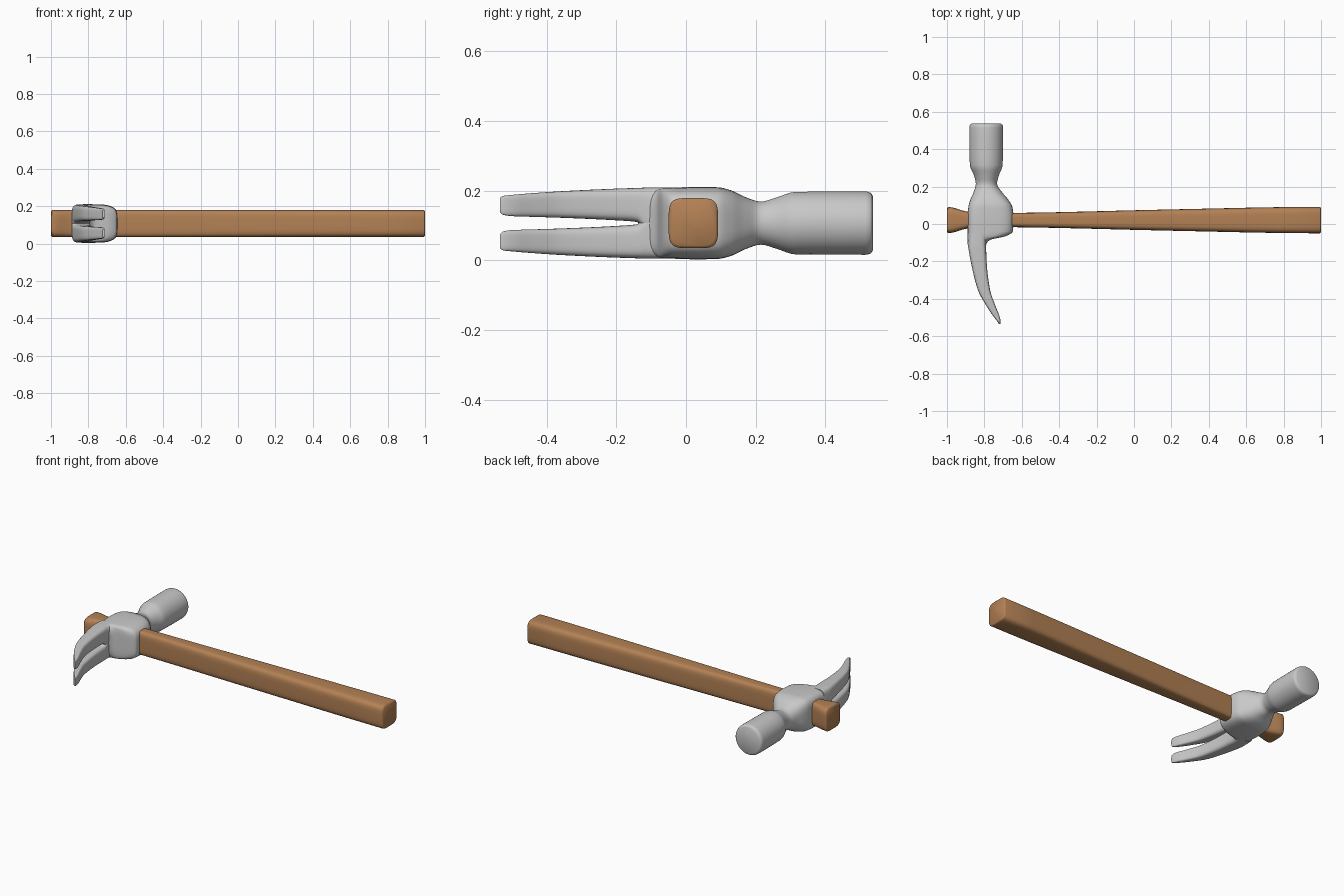
import bpy, bmesh, math

if "Cube" in bpy.data.objects:
    bpy.data.objects.remove(bpy.data.objects["Cube"], do_unlink=True)


def material(name, rgb):
    m = bpy.data.materials.new(name)
    m.use_nodes = True
    m.diffuse_color = (*rgb, 1)
    bsdf = m.node_tree.nodes["Principled BSDF"]
    bsdf.inputs["Base Color"].default_value = (*rgb, 1)
    bsdf.inputs["Roughness"].default_value = 0.5
    return m


STEEL = material("light grey steel", (0.58, 0.58, 0.58))
WOOD = material("brown wood", (0.45, 0.22, 0.09))
MID_Z = 0.107


def smooth_rows(rows, steps):
    """Monotone cubic interpolation of every column over the first one."""
    t = [r[0] for r in rows]

    def slopes(col):
        d = [(rows[i + 1][col] - rows[i][col]) / (t[i + 1] - t[i]) for i in range(len(t) - 1)]
        inner = [2 * a * b / (a + b) if a * b > 0 else 0 for a, b in zip(d, d[1:])]
        return [d[0]] + inner + [d[-1]]

    tangents = [slopes(c) for c in range(1, len(rows[0]))]
    out = []
    for i in range(len(t) - 1):
        h = t[i + 1] - t[i]
        for k in range(steps):
            s = k / steps
            row = [t[i] + s * h]
            for c, m in enumerate(tangents, 1):
                a, b = rows[i][c], rows[i + 1][c]
                row.append(a + (b - a) * s * s * (3 - 2 * s)
                           + h * s * (1 - s) * (m[i] * (1 - s) - m[i + 1] * s))
            out.append(row)
    return out + [list(rows[-1])]


def loft(name, rows, place, mat, taper=False, sides=40, steps=4):
    """Rows: position, low u, high u, low v, high v, squareness."""
    bm = bmesh.new()
    rings = []
    for t, u0, u1, v0, v1, power in smooth_rows(rows, steps):
        ring = []
        for k in range(sides):
            a = 2 * math.pi * (k + 0.5) / sides
            c, s = math.cos(a), math.sin(a)
            u = math.copysign(abs(c) ** (2 / power), c)
            v = math.copysign(abs(s) ** (2 / power), s)
            if taper:  # the squarer the section, the more it narrows towards the grip
                v *= 1 - 0.05 * (power - 2) * max(0, u) ** 2
            ring.append(bm.verts.new(place(t, (u0 + u1) / 2 + u * (u1 - u0) / 2,
                                           (v0 + v1) / 2 + v * (v1 - v0) / 2)))
        rings.append(ring)
    for a, b in zip(rings, rings[1:]):
        for k in range(sides):
            j = (k + 1) % sides
            bm.faces.new((a[k], a[j], b[j], b[k]))
    bm.faces.new(rings[0])
    bm.faces.new(rings[-1])
    bmesh.ops.recalc_face_normals(bm, faces=bm.faces)
    mesh = bpy.data.meshes.new(name)
    bm.to_mesh(mesh)
    bm.free()
    mesh.materials.append(mat)
    ob = bpy.data.objects.new(name, mesh)
    bpy.context.collection.objects.link(ob)
    bpy.ops.object.select_all(action="DESELECT")
    ob.select_set(True)
    bpy.context.view_layer.objects.active = ob
    bpy.ops.object.shade_smooth_by_angle(angle=math.radians(40))
    return ob


# Handle: rounded square bar, thinnest just behind the head, flared at both ends
def bar(x, half, trim=0.0):
    half -= trim
    return (x, 0.021 - half, 0.021 + half, MID_Z - 0.072 + trim, MID_Z + 0.072 - trim, 4.5)


loft("handle",
     [bar(-1, 0.07, 0.007), bar(-0.993, 0.07), bar(-0.89, 0.045), bar(-0.8, 0.037),
      bar(-0.65, 0.038), bar(0.2, 0.057), bar(0.993, 0.071), bar(1, 0.071, 0.007)],
     lambda t, u, v: (t, u, v), WOOD)


# Head: eye block, neck and round striking face
def slab(y, x0, x1, half, power):
    return (y, x0, x1, MID_Z - half, MID_Z + half, power)


loft("hammer_head",
     [slab(-0.11, -0.89, -0.795, 0.095, 5), slab(-0.085, -0.89, -0.77, 0.099, 5),
      slab(-0.065, -0.89, -0.685, 0.101, 5), slab(-0.04, -0.89, -0.648, 0.102, 5),
      slab(0.03, -0.89, -0.643, 0.104, 5), slab(0.09, -0.886, -0.65, 0.103, 4.5),
      slab(0.13, -0.875, -0.672, 0.094, 3.5), slab(0.17, -0.858, -0.705, 0.075, 2.6),
      slab(0.215, -0.846, -0.732, 0.062, 2), slab(0.26, -0.856, -0.722, 0.074, 2),
      slab(0.315, -0.878, -0.702, 0.09, 2), slab(0.515, -0.881, -0.699, 0.091, 2),
      slab(0.53, -0.877, -0.703, 0.087, 2), slab(0.536, -0.868, -0.712, 0.078, 2)],
     lambda t, u, v: (u, t, v), STEEL, taper=True)

# Claw: two curved prongs, heights measured outwards from the slot's centre line
PRONG = [(-0.534, -0.724, -0.714, 0.032, 0.072, 4), (-0.525, -0.728, -0.713, 0.024, 0.078, 4),
         (-0.5, -0.747, -0.717, 0.02, 0.081, 4), (-0.44, -0.788, -0.74, 0.018, 0.086, 4),
         (-0.35, -0.836, -0.77, 0.015, 0.092, 4), (-0.2, -0.873, -0.788, 0.008, 0.099, 4),
         (-0.14, -0.884, -0.79, 0.003, 0.101, 4), (-0.11, -0.888, -0.79, -0.03, 0.102, 4),
         (-0.05, -0.888, -0.78, -0.04, 0.102, 4)]
for side, sign in (("upper", 1), ("lower", -1)):
    loft(side + "_claw_prong", PRONG,
         lambda t, u, v, s=sign: (u, t, MID_Z + s * v), STEEL)
